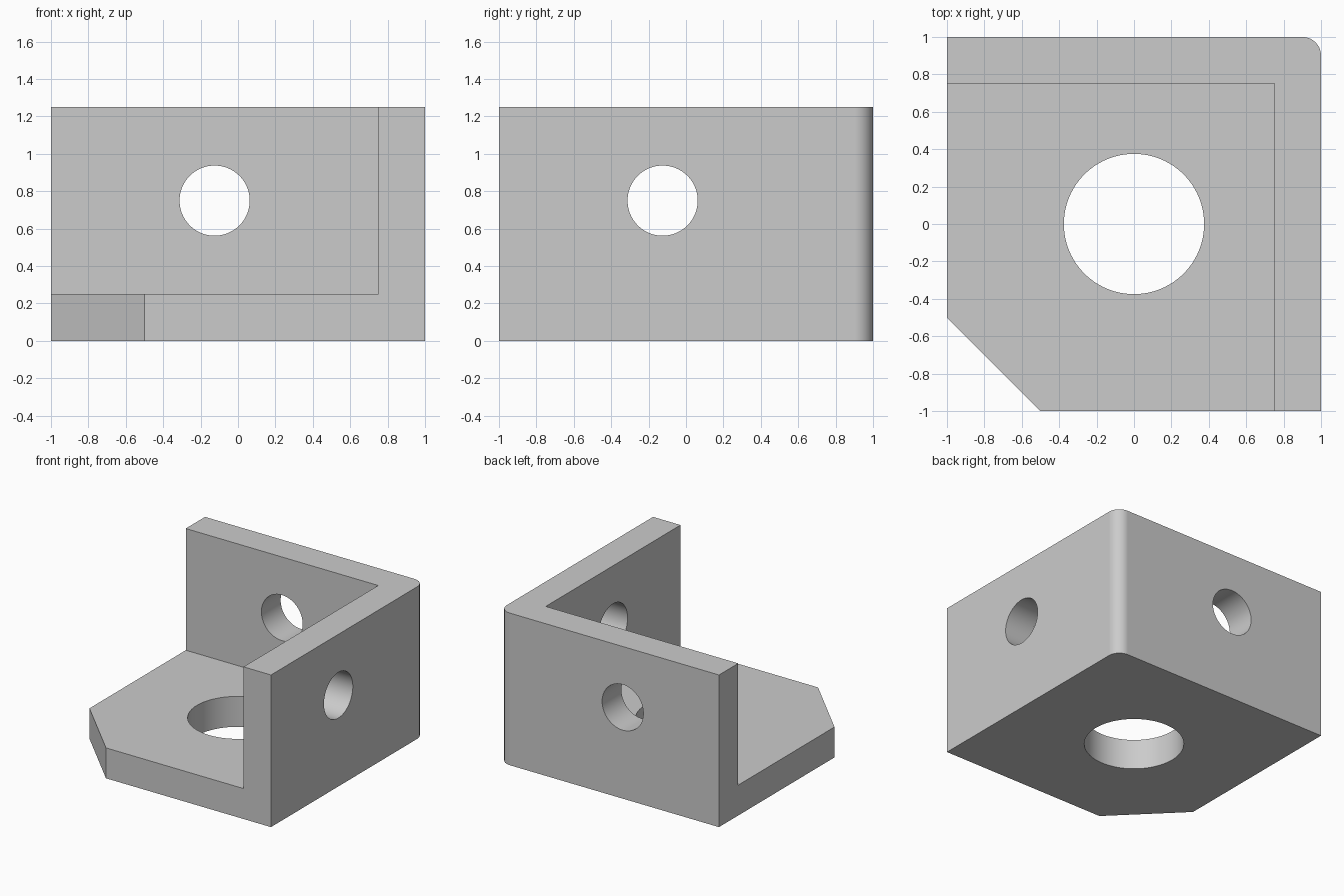
import bpy, bmesh
from math import radians, sin, cos, pi
from mathutils import Matrix, Vector

old = bpy.data.objects.get("Cube")
if old:
    bpy.data.objects.remove(old, do_unlink=True)

HEIGHT, WALL, FILLET = 1.25, 0.25, 0.1
HOLE_Z, HOLE_OFFSET = 0.75, -0.125

grey = bpy.data.materials.new("plain grey")
grey.use_nodes = True
colour = (0.6, 0.6, 0.6, 1)
grey.diffuse_color = colour
grey.node_tree.nodes["Principled BSDF"].inputs["Base Color"].default_value = colour


def make_object(name, bm):
    bmesh.ops.recalc_face_normals(bm, faces=bm.faces)
    mesh = bpy.data.meshes.new(name)
    bm.to_mesh(mesh)
    bm.free()
    mesh.materials.append(grey)
    obj = bpy.data.objects.new(name, mesh)
    bpy.context.collection.objects.link(obj)
    return obj


def prism(name, outline, z0, z1):
    bm = bmesh.new()
    face = bm.faces.new([bm.verts.new((x, y, z0)) for x, y in outline])
    top = bmesh.ops.extrude_face_region(bm, geom=[face])["geom"]
    bmesh.ops.translate(bm, vec=(0, 0, z1 - z0),
                        verts=[v for v in top if isinstance(v, bmesh.types.BMVert)])
    return make_object(name, bm)


def drill(name, centre, radius, axis):
    bm = bmesh.new()
    turn = Vector((0, 0, 1)).rotation_difference(Vector(axis)).to_matrix().to_4x4()
    bmesh.ops.create_cone(bm, cap_ends=True, segments=96, radius1=radius,
                          radius2=radius, depth=1,
                          matrix=Matrix.Translation(centre) @ turn)
    return make_object(name, bm)


# Block with a chamfered front corner and a rounded back corner
arc = [(1 - FILLET + FILLET * cos(a), 1 - FILLET + FILLET * sin(a))
       for a in (pi / 2 * i / 16 for i in range(17))]
bracket = prism("corner_bracket",
                [(-1, -0.5), (-0.5, -1), (1, -1)] + arc + [(-1, 1)], 0, HEIGHT)

# Open pocket that leaves the base and two walls, then the three holes
inner = 1 - WALL
cutters = [
    prism("pocket_cutter", [(-2, -2), (inner, -2), (inner, inner), (-2, inner)], WALL, 2),
    drill("base_hole_cutter", (0, 0, 0), 0.375, (0, 0, 1)),
    drill("side_hole_cutter", (1, HOLE_OFFSET, HOLE_Z), 0.1875, (1, 0, 0)),
    drill("back_hole_cutter", (HOLE_OFFSET, 1, HOLE_Z), 0.1875, (0, 1, 0)),
]
bpy.ops.object.select_all(action="DESELECT")
bpy.context.view_layer.objects.active = bracket
bracket.select_set(True)
for cutter in cutters:
    cut = bracket.modifiers.new(cutter.name, "BOOLEAN")
    cut.operation, cut.solver, cut.object = "DIFFERENCE", "EXACT", cutter
    bpy.ops.object.modifier_apply(modifier=cut.name)
    bpy.data.objects.remove(cutter, do_unlink=True)

# Smooth hole walls and fillet, crisp edges, flat faces kept flat
bpy.ops.object.shade_smooth_by_angle(angle=radians(30))
flat = bracket.modifiers.new("Weighted Normal", "WEIGHTED_NORMAL")
flat.keep_sharp = True
